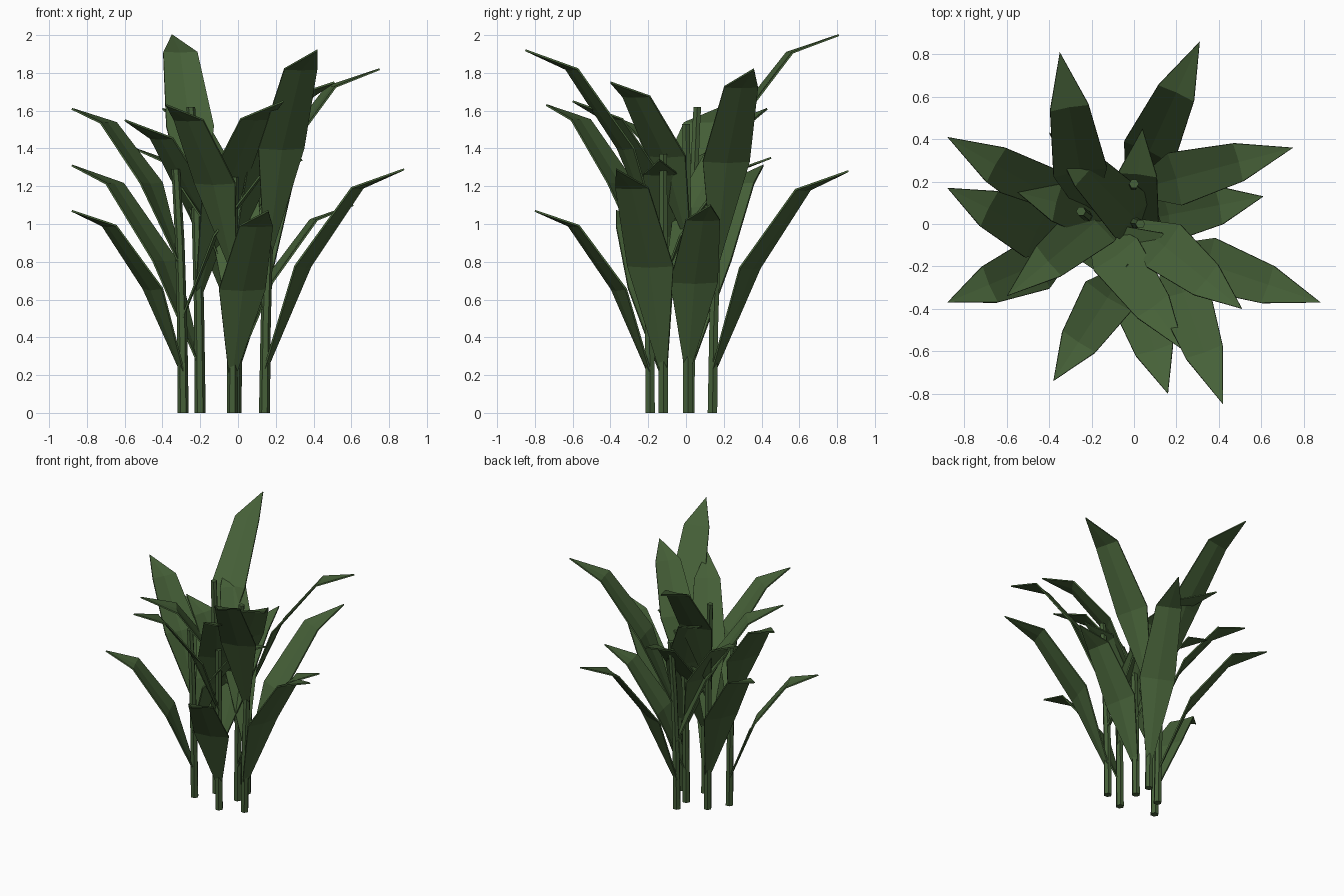
import bpy, bmesh, math
from mathutils import Vector

if "Cube" in bpy.data.objects:
    bpy.data.objects.remove(bpy.data.objects["Cube"])


def material(name, rgb):
    m = bpy.data.materials.new(name)
    m.diffuse_color = (*rgb, 1)
    m.use_nodes = True
    m.node_tree.nodes["Principled BSDF"].inputs["Base Color"].default_value = m.diffuse_color
    return m


LEAF = material("leaf_green", (0.062, 0.12, 0.04))
STEM = material("stem_green", (0.06, 0.115, 0.04))


def finish(name, bm, mat):
    mesh = bpy.data.meshes.new(name)
    bm.to_mesh(mesh)
    bm.free()
    mesh.materials.append(mat)
    obj = bpy.data.objects.new(name, mesh)
    bpy.context.collection.objects.link(obj)
    return obj


def stem_point(base, top, z):
    # stems stay nearly upright, then bend near the top
    t = z / top[2]
    k = 0.3 * t + 0.7 * t ** 3
    return Vector((base[0] + (top[0] - base[0]) * k, base[1] + (top[1] - base[1]) * k, z))


def make_stem(name, base, top, sides=6):
    bm = bmesh.new()
    rings = []
    for t in (0, 0.35, 0.7, 0.95, 1):
        c = stem_point(base, top, t * top[2])
        r = 0.029 - 0.006 * t
        rings.append([bm.verts.new(c + Vector((r * math.cos(a), r * math.sin(a), 0)))
                      for a in (math.tau * j / sides for j in range(sides))])
    for lo, hi in zip(rings, rings[1:]):
        for j in range(sides):
            k = (j + 1) % sides
            bm.faces.new((lo[j], lo[k], hi[k], hi[j]))
    bm.faces.new(rings[0][::-1])
    bm.faces.new(rings[-1])
    finish(name, bm, STEM)


# leaf side profile: fraction of reach, fraction of rise, half width, edge lift
PROFILE = [(0.0, 0.0, 0.02, 0.002), (0.285, 0.515, 0.128, 0.012), (0.67, 0.905, 0.092, 0.006)]


def make_leaf(name, root, tip):
    bm = bmesh.new()
    out = Vector((tip[0] - root.x, tip[1] - root.y, 0))
    rise = tip[2] - root.z
    side = Vector((-out.y, out.x, 0)).normalized()
    inward = Vector((0, 0, 0.6)) - out.normalized() * 0.8
    rows = []
    for d, h, w, lift in PROFILE:
        mid = root + out * d + Vector((0, 0, rise * h))
        edge = mid + inward * lift
        rows.append([bm.verts.new(p) for p in (edge - side * w, mid, edge + side * w)])
    for a, b in zip(rows, rows[1:]):
        for j in (0, 1):
            bm.faces.new((a[j], b[j], b[j + 1], a[j + 1]))
    point = bm.verts.new(tip)
    for j in (0, 1):
        bm.faces.new((rows[-1][j], point, rows[-1][j + 1]))
    bmesh.ops.recalc_face_normals(bm, faces=bm.faces)
    # thin blade thickness
    mod = finish(name, bm, LEAF).modifiers.new("thickness", 'SOLIDIFY')
    mod.thickness = 0.01
    mod.offset = 0


# each plant: stem base, stem top, tips of the lower / middle / upper leaf
PLANTS = [
    ((0.14, -0.12), (0.19, -0.12, 1.37),
     [(0.88, -0.37, 1.29), (-0.40, 0.43, 1.61), (0.42, -0.85, 1.92)]),
    ((-0.03, -0.19), (-0.02, -0.21, 1.25),
     [(0.16, -0.80, 1.07), (0.04, 0.45, 1.35), (-0.38, -0.74, 1.63)]),
    ((-0.29, -0.12), (-0.33, -0.12, 1.29),
     [(-0.88, -0.37, 1.07), (0.34, -0.14, 1.34), (-0.88, 0.17, 1.61)]),
    ((-0.20, 0.02), (-0.25, 0.06, 1.62),
     [(-0.88, 0.41, 1.31), (0.24, -0.60, 1.65), (-0.35, 0.81, 2.00)]),
    ((-0.02, 0.14), (0.0, 0.19, 1.31),
     [(0.31, 0.86, 1.28), (-0.60, -0.34, 1.55), (0.75, 0.36, 1.82)]),
    ((-0.01, 0.01), (0.03, 0.0, 1.53),
     [(0.61, 0.13, 1.10), (-0.55, 0.15, 1.40), (0.51, -0.40, 1.75)]),
]

for n, (base, top, tips) in enumerate(PLANTS, 1):
    make_stem(f"stem_{n}", base, top)
    for level, frac, tip in zip(("lower", "middle", "upper"), (0.16, 0.385, 0.61), tips):
        make_leaf(f"{level}_leaf_{n}", stem_point(base, top, top[2] * frac), tip)
